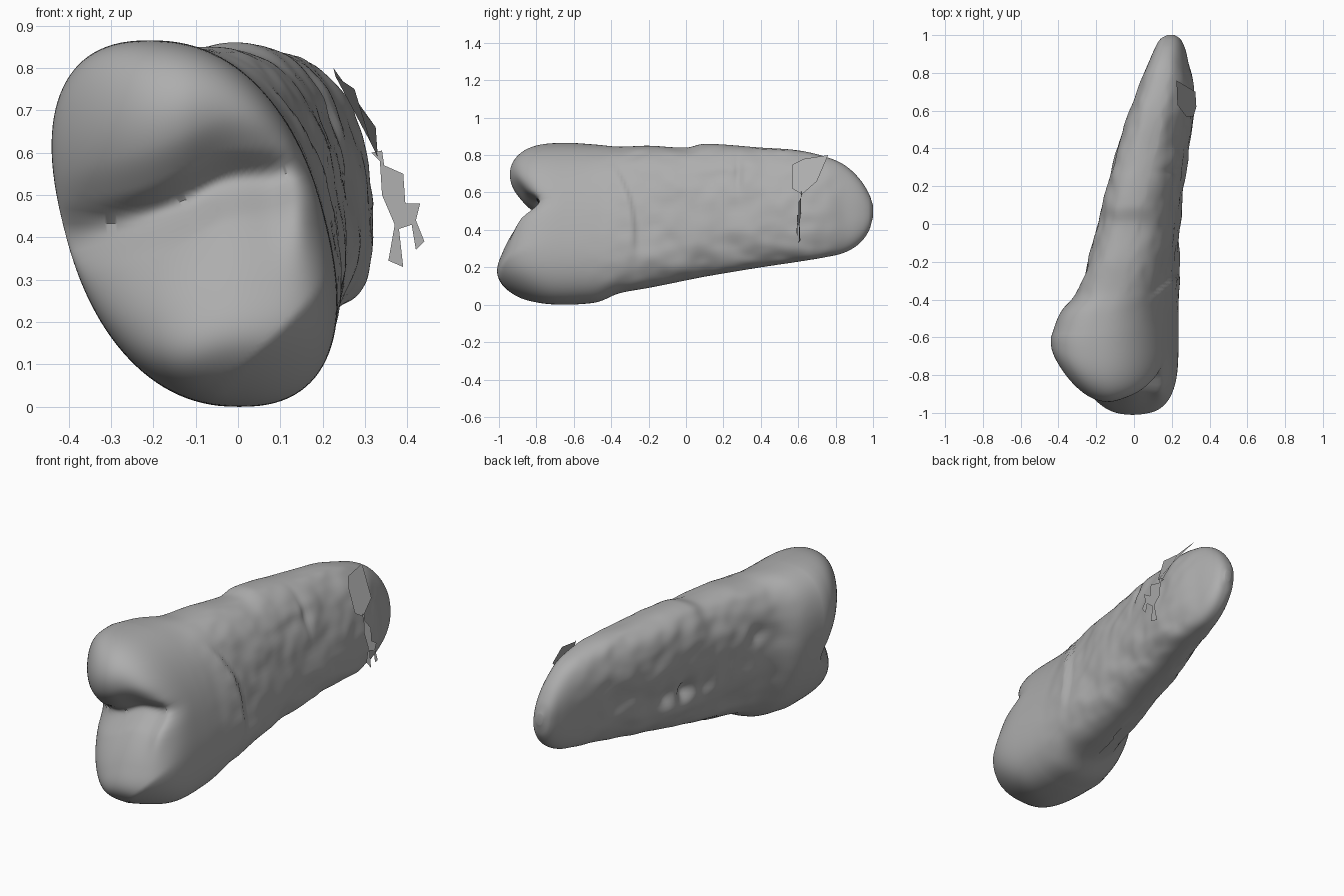
import bpy
import math
from mathutils import Vector, noise

if "Cube" in bpy.data.objects:
    bpy.data.objects.remove(bpy.data.objects["Cube"], do_unlink=True)

SIDES, CAP_RINGS, BODY_RINGS = 112, 48, 120
JOIN_Y = -0.6

# Body stations: y, left x, right x, bottom z, top z
STATIONS = [
    (-0.6, -0.44, 0.235, 0.0, 0.865),
    (-0.47, -0.39, 0.235, 0.015, 0.855),
    (-0.36, -0.30, 0.24, 0.06, 0.845),
    (-0.2, -0.25, 0.245, 0.09, 0.85),
    (0, -0.19, 0.25, 0.13, 0.84),
    (0.1, -0.17, 0.25, 0.15, 0.86),
    (0.4, -0.09, 0.29, 0.2, 0.84),
    (0.6, -0.02, 0.32, 0.23, 0.825),
    (0.75, 0.035, 0.315, 0.255, 0.79),
    (0.85, 0.075, 0.29, 0.28, 0.745),
    (0.93, 0.11, 0.27, 0.33, 0.67),
    (0.98, 0.14, 0.245, 0.4, 0.59),
    (1.0, 0.175, 0.215, 0.47, 0.53),
]

# Front relief: height above the crease, depth
RELIEF = [(-0.6, -0.95), (-0.4, -1.03), (-0.25, -0.98), (-0.1, -0.89),
          (0, -0.79), (0.07, -0.87), (0.16, -0.94), (0.28, -0.97), (0.5, -0.96)]


def curve(points, t, k=1):
    """Smooth interpolation of column k through rows sorted by column 0."""
    t = min(max(t, points[0][0]), points[-1][0])
    i = 0
    while i < len(points) - 2 and t > points[i + 1][0]:
        i += 1

    def slope(j):
        a, b = points[max(j - 1, 0)], points[min(j + 1, len(points) - 1)]
        return (b[k] - a[k]) / (b[0] - a[0])

    p, q = points[i], points[i + 1]
    h = q[0] - p[0]
    u = (t - p[0]) / h
    bend = 3 * u * u - 2 * u ** 3
    return (p[k] * (1 - bend) + q[k] * bend
            + h * slope(i) * u * (1 - u) ** 2 - h * slope(i + 1) * u * u * (1 - u))


def smooth(a, b, t):
    t = min(max((t - a) / (b - a), 0), 1)
    return t * t * (3 - 2 * t)


def hump(t, centre, width):
    return math.exp(-((t - centre) / width) ** 2)


def section(y):
    """Leaning rounded outline at y, and its centre."""
    x0, x1, z0, z1 = (curve(STATIONS, y, k) for k in range(1, 5))
    lean = 0.34 - 0.1 * smooth(JOIN_Y, 0.2, y)
    power = 2 / 2.35
    flat = []
    for i in range(SIDES):
        a = math.tau * i / SIDES
        c, s = math.cos(a), math.sin(a)
        v = math.copysign(abs(s) ** power, s)
        flat.append((math.copysign(abs(c) ** power, c) - lean * v, v))
    reach = max(u for u, v in flat)
    cx, cz = (x0 + x1) / 2, (z0 + z1) / 2
    ring = [(cx + u / reach * (x1 - x0) / 2, cz + v * (z1 - z0) / 2) for u, v in flat]
    return ring, cx, cz


def front_depth(x, z):
    """Two lobes split by a slanting crease, with chamfered sides."""
    crease = 0.51 + 0.28 * x + 0.03 * hump(x, -0.03, 0.1)
    y = curve(RELIEF, z - crease)
    y += 2 * min(x + 0.1, 0) ** 2
    y += 0.8 * max(0, (x - z + 0.08) / 1.4)
    y -= 0.05 * hump(x, 0.15, 0.05) * hump(z, 0.5, 0.12)
    return y


def weather(x, y, z, cx):
    """Side grooves, the contact step and uneven root surface."""
    fade = smooth(JOIN_Y, -0.25, y) * (1 - smooth(0.6, 0.95, y))
    rough = noise.noise(Vector((x * 6, y * 6, z * 6)))
    rough += 0.5 * noise.noise(Vector((x * 14, y * 12, z * 14)))
    away = 1 if x > cx else -1
    x += away * 0.014 * fade * rough
    if x > cx:
        edge = -0.29 - 0.9 * max(0, z - 0.4) ** 2
        band = smooth(0.22, 0.4, z) * (1 - smooth(0.66, 0.78, z))
        x -= 0.022 * band * smooth(edge, edge + 0.03, y) * (1 - smooth(edge, edge + 0.35, y))
        x -= 0.012 * hump(y, 0.28, 0.02) * hump(z, 0.7, 0.1)
    else:
        pits = 1 + 0.5 * math.sin(y * 50)
        x += 0.035 * hump(z, 0.42, 0.06) * hump(y, 0.15, 0.17) * pits
        x += 0.02 * hump(z, 0.45, 0.09) * hump(y, 0.45, 0.3)
        x += 0.03 * hump(z, 0.6, 0.06) * hump(y, -0.26, 0.05)
    return x, y, z


def make_mesh(name, verts, faces, material):
    mesh = bpy.data.meshes.new(name)
    mesh.from_pydata(verts, [], faces)
    mesh.materials.append(material)
    mesh.update()
    obj = bpy.data.objects.new(name, mesh)
    bpy.context.collection.objects.link(obj)
    return obj


grey = bpy.data.materials.new("plain grey")
grey.use_nodes = True
tone = (0.42, 0.42, 0.42, 1)
grey.diffuse_color = tone
grey.node_tree.nodes["Principled BSDF"].inputs["Base Color"].default_value = tone

# Front cap: outline shrunk towards its centre over the relief
verts = []
outline, cx, cz = section(JOIN_Y)
for r in range(1, CAP_RINGS):
    s = math.sin(math.pi / 2 * r / CAP_RINGS)
    bulge = (1 - s ** 3.8) ** (1 / 3.8)
    for x, z in outline:
        px, pz = cx + s * (x - cx), cz + s * (z - cz)
        verts.append((px, JOIN_Y + (front_depth(px, pz) - JOIN_Y) * bulge, pz))

# Tapering body, with rings closer together at the tip
for r in range(BODY_RINGS + 1):
    t = r / BODY_RINGS
    y = JOIN_Y + (1 - JOIN_Y) * (1 - (1 - t) ** 1.4)
    ring, mx, mz = section(y)
    verts += [weather(x, y, z, mx) for x, z in ring]

rows = len(verts) // SIDES
faces = []
for r in range(rows - 1):
    for i in range(SIDES):
        j = (i + 1) % SIDES
        a, b = r * SIDES, (r + 1) * SIDES
        faces.append((a + i, b + i, b + j, a + j))
faces.append(tuple(reversed(range(SIDES))))
faces.append(tuple(range((rows - 1) * SIDES, rows * SIDES)))
body = make_mesh("tapered_body", verts, faces, grey)

# Consistent outward normals and smooth shading
bpy.ops.object.select_all(action="DESELECT")
body.select_set(True)
bpy.context.view_layer.objects.active = body
bpy.ops.object.mode_set(mode="EDIT")
bpy.ops.mesh.select_all(action="SELECT")
bpy.ops.mesh.normals_make_consistent(inside=False)
bpy.ops.object.mode_set(mode="OBJECT")
bpy.ops.object.shade_smooth_by_angle(angle=math.radians(50))

# Torn sheet lying on the side near the tip
patch = [(0.225, 0.76, 0.8), (0.23, 0.63, 0.78), (0.275, 0.57, 0.75),
         (0.315, 0.57, 0.62), (0.33, 0.62, 0.59), (0.325, 0.7, 0.66)]
make_mesh("torn_patch", patch, [tuple(range(len(patch)))], grey)

# Ragged strand hanging off the sheet: x and z, with y following x
strand = [(0.315, 0.6), (0.34, 0.605), (0.345, 0.57), (0.39, 0.55), (0.395, 0.48),
          (0.43, 0.48), (0.42, 0.44), (0.44, 0.39), (0.42, 0.37), (0.41, 0.43),
          (0.38, 0.42), (0.39, 0.33), (0.355, 0.345), (0.37, 0.43), (0.34, 0.5), (0.335, 0.58)]
make_mesh("torn_strand", [(x, 0.7 - 0.25 * x, z) for x, z in strand],
          [tuple(range(len(strand)))], grey)
